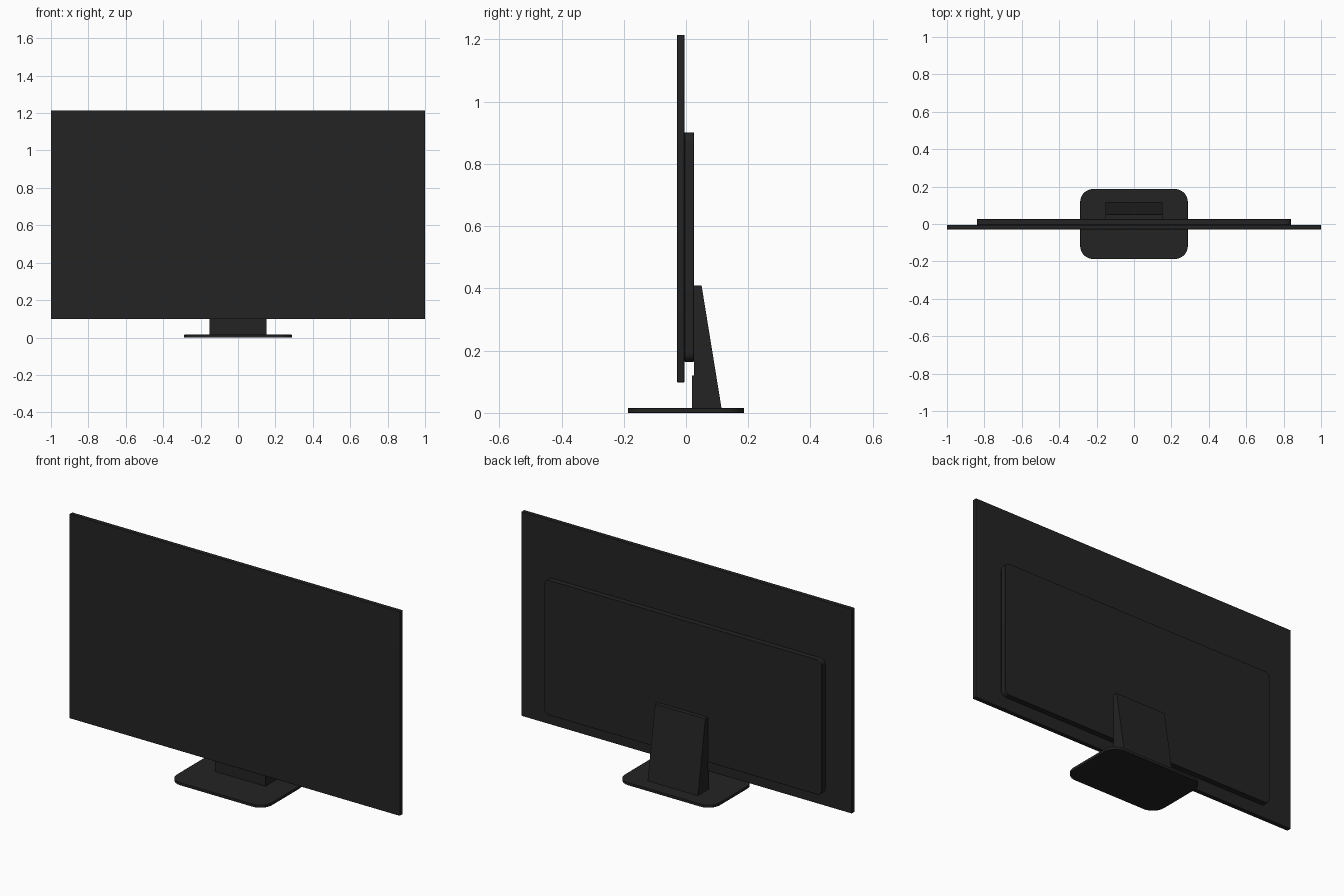
import bpy, bmesh, math
from mathutils import Matrix

cube = bpy.data.objects.get("Cube")
if cube:
    bpy.data.objects.remove(cube, do_unlink=True)


def make_material(name, colour):
    mat = bpy.data.materials.new(name)
    mat.use_nodes = True
    mat.diffuse_color = colour
    bsdf = mat.node_tree.nodes["Principled BSDF"]
    bsdf.inputs["Base Color"].default_value = colour
    bsdf.inputs["Roughness"].default_value = 0.6
    return mat


black = make_material("matte black plastic", (0.017, 0.017, 0.017, 1))


def extrude_outline(name, points, depth, turn=None):
    """Fill an outline of 3D points, extrude it by the vector depth."""
    bm = bmesh.new()
    face = bm.faces.new([bm.verts.new(p) for p in points])
    new = bmesh.ops.extrude_face_region(bm, geom=[face])["geom"]
    verts = [v for v in new if isinstance(v, bmesh.types.BMVert)]
    bmesh.ops.translate(bm, verts=verts, vec=depth)
    if turn:
        bm.transform(turn)
    bmesh.ops.recalc_face_normals(bm, faces=bm.faces)
    mesh = bpy.data.meshes.new(name)
    bm.to_mesh(mesh)
    bm.free()
    mesh.materials.append(black)
    obj = bpy.data.objects.new(name, mesh)
    bpy.context.collection.objects.link(obj)
    return obj


def rounded_slab(name, width, height, radius, thickness, turn, steps=8):
    """Slab with rounded corners, rising along z before it is turned."""
    points = []
    for i, (sx, sy) in enumerate([(1, 1), (-1, 1), (-1, -1), (1, -1)]):
        for k in range(steps + 1):
            a = math.pi / 2 * (i + k / steps)
            points.append((sx * (width / 2 - radius) + radius * math.cos(a),
                           sy * (height / 2 - radius) + radius * math.sin(a), 0))
    return extrude_outline(name, points, (0, 0, thickness), turn)


def bevel(obj, width):
    mod = obj.modifiers.new("edge_softening", "BEVEL")
    mod.width = width
    mod.segments = 2
    mod.limit_method = "ANGLE"
    mod.angle_limit = math.radians(40)


def smooth(obj):
    bpy.ops.object.select_all(action="DESELECT")
    obj.select_set(True)
    bpy.context.view_layer.objects.active = obj
    bpy.ops.object.shade_smooth_by_angle(angle=math.radians(30))


def upright(y, z):
    """Stand a slab up so its thickness runs from y towards the front."""
    return Matrix.Translation((0, y, z)) @ Matrix.Rotation(math.pi / 2, 4, "X")


# Screen panel
panel = rounded_slab("screen_panel", 2, 1.117, 0.004, 0.024, upright(-0.005, 0.6565), 3)
bevel(panel, 0.002)

# Raised housing on the back
housing = rounded_slab("rear_housing", 1.68, 0.737, 0.03, 0.031, upright(0.026, 0.5325))
bevel(housing, 0.002)

# Wedge-shaped neck, notched where it meets the housing
side = [(0.02, 0.01), (0.115, 0.01), (0.05, 0.41), (0.025, 0.41), (0.025, 0.12), (0.02, 0.12)]
neck = extrude_outline("stand_neck", [(-0.152, y, z) for y, z in side], (0.304, 0, 0))

# Foot plate
foot = rounded_slab("stand_base", 0.576, 0.374, 0.07, 0.015, Matrix.Identity(4))
bevel(foot, 0.0015)

for part in (panel, housing, foot):
    smooth(part)
